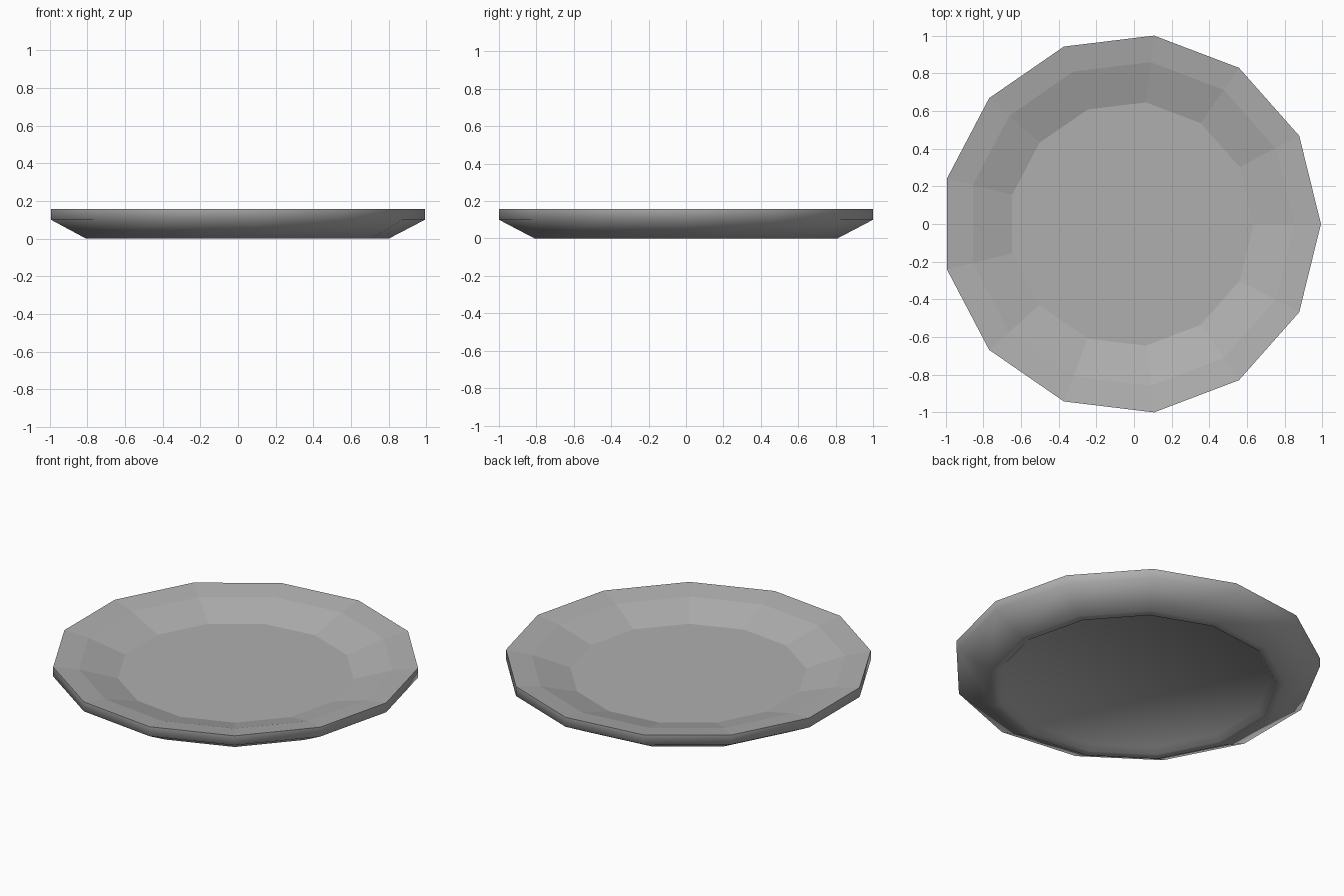
import bpy, bmesh
from math import sin, cos, pi

if "Cube" in bpy.data.objects:
    bpy.data.objects.remove(bpy.data.objects["Cube"])

SIDES = 13
CENTRE_X = -0.015

# Profile (radius, height): recessed base, foot, outer wall, rim, inner slope, floor
profile = [(0.74, 0.03), (0.77, 0.0), (0.815, 0.0), (1.007, 0.10),
           (1.007, 0.157), (0.865, 0.135), (0.65, 0.07)]
FIRST_FLAT = 4  # upper side is faceted, underside is smooth

bm = bmesh.new()
rings = []
for r, z in profile:
    rings.append([bm.verts.new((CENTRE_X + r * cos(2 * pi * i / SIDES),
                                r * sin(2 * pi * i / SIDES), z))
                  for i in range(SIDES)])

# Bands between the rings
for k, (a, b) in enumerate(zip(rings, rings[1:])):
    for i in range(SIDES):
        j = (i + 1) % SIDES
        face = bm.faces.new((a[i], a[j], b[j], b[i]))
        face.smooth = k < FIRST_FLAT

# Recessed base and eating surface
base = bm.faces.new(list(reversed(rings[0])))
base.smooth = True
bm.faces.new(rings[-1])

mesh = bpy.data.meshes.new("plate")
bm.to_mesh(mesh)
bm.free()
plate = bpy.data.objects.new("plate", mesh)
bpy.context.collection.objects.link(plate)

# Darker grey glaze
glaze = bpy.data.materials.new("grey_glaze")
glaze.diffuse_color = (0.43, 0.43, 0.43, 1)
glaze.use_nodes = True
glaze.node_tree.nodes["Principled BSDF"].inputs["Base Color"].default_value = glaze.diffuse_color
mesh.materials.append(glaze)
